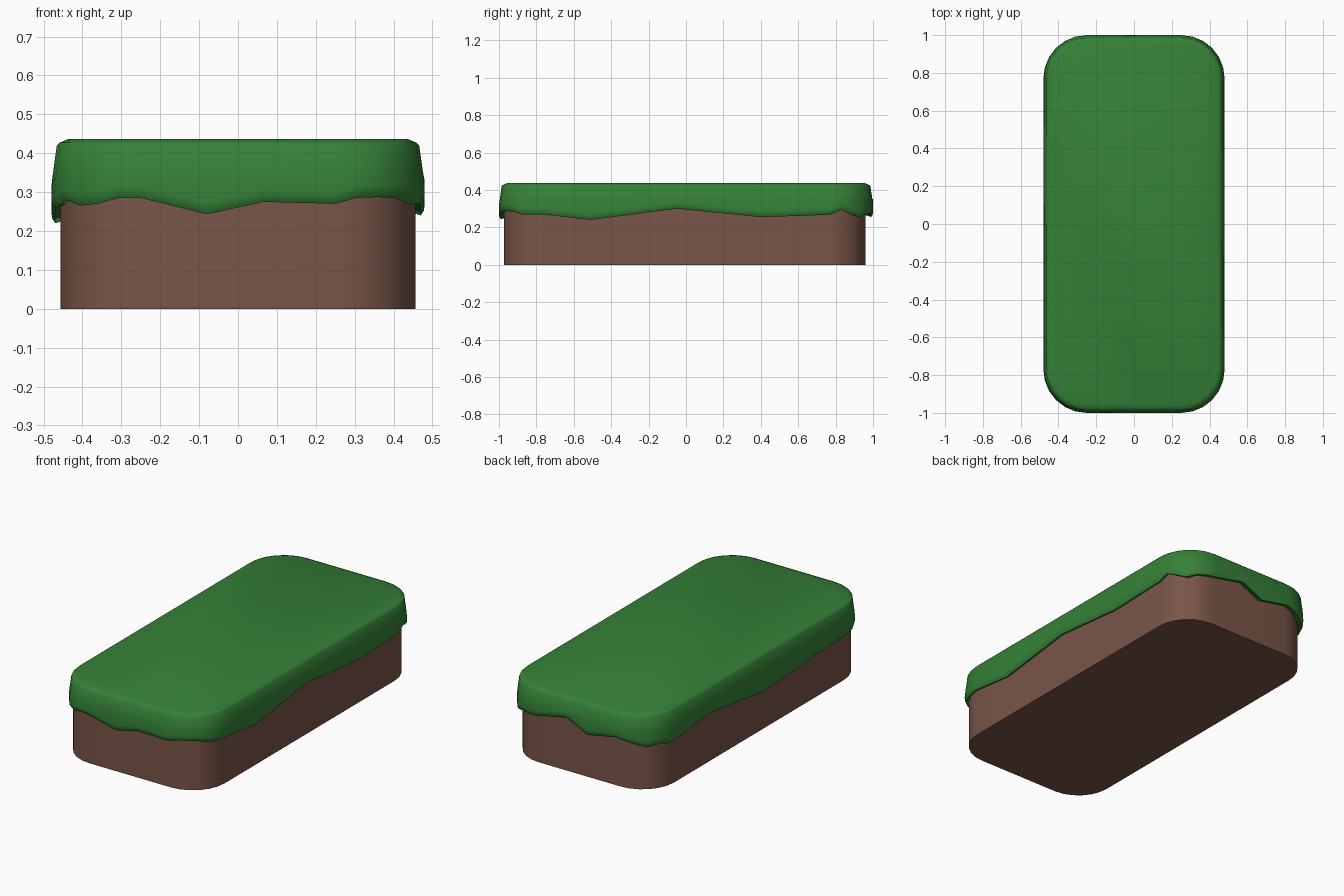
import bpy, bmesh, math

if "Cube" in bpy.data.objects:
    bpy.data.objects.remove(bpy.data.objects["Cube"])

def material(name, rgb):
    m = bpy.data.materials.new(name)
    m.diffuse_color = (*rgb, 1)
    m.use_nodes = True
    m.node_tree.nodes["Principled BSDF"].inputs["Base Color"].default_value = m.diffuse_color
    return m

# Rounded-rectangle outline, counter-clockwise from the front-left corner.
# Side stations are positions along front (x), right (y), back (x), left (y).
STATIONS = [[-.08, .065], [-.51, -.05, .40], [.06, -.07], [.45, -.04, -.50]]

def outline(hx, hy, r, cy=0.0, steps=6):
    pts = []
    corners = [(-1, -1, 180), (1, -1, 270), (1, 1, 0), (-1, 1, 90)]
    for k, (sx, sy, a0) in enumerate(corners):
        for i in range(steps + 1):
            a = math.radians(a0 + 90 * i / steps)
            pts.append((sx * (hx - r) + r * math.cos(a),
                        cy + sy * (hy - r) + r * math.sin(a)))
        for s in STATIONS[k]:
            pts.append([(s, cy - hy), (hx, s), (s, cy + hy), (-hx, s)][k])
    return pts

def loft(name, rings, mat):
    bm = bmesh.new()
    loops = [[bm.verts.new(p) for p in ring] for ring in rings]
    n = len(loops[0])
    for a, b in zip(loops, loops[1:]):
        for i in range(n):
            j = (i + 1) % n
            bm.faces.new((a[i], a[j], b[j], b[i]))
    bm.faces.new(loops[0][::-1])
    bm.faces.new(loops[-1])
    bmesh.ops.recalc_face_normals(bm, faces=bm.faces)
    me = bpy.data.meshes.new(name)
    bm.to_mesh(me)
    bm.free()
    me.materials.append(mat)
    ob = bpy.data.objects.new(name, me)
    bpy.context.collection.objects.link(ob)
    bpy.context.view_layer.objects.active = ob
    ob.select_set(True)
    bpy.ops.object.shade_smooth_by_angle(angle=math.radians(40))
    ob.select_set(False)
    return ob

# Soil block
soil = material("soil brown", (.191, .091, .065))
base = outline(.457, .966, .20, -.007)
loft("soil_block", [[(x, y, z) for x, y in base] for z in (0, .36)], soil)

# Ragged lower edge heights of the turf, in outline order
EDGE = [.26, .262, .28, .265, .270, .285, .285,   .243, .275,         # front left, front
        .27, .286, .287, .285, .27, .27, .27,     .24, .30, .255,     # front right, right
        .267, .295, .272, .252, .27, .275, .28,   .32, .256,          # back right, back
        .29, .28, .265, .25, .26, .252, .25,      .284, .22, .25]     # back left, left

# Turf cap: hanging lip, bulging side, bevelled top
grass = material("grass green", (.036, .22, .038))
def ring(inset, height):
    pts = outline(.48 - inset, 1 - inset, .23 - inset)
    return [(x, y, height(h)) for (x, y), h in zip(pts, EDGE)]

loft("turf_cap", [
    ring(.05, lambda h: h + .012),
    ring(.010, lambda h: h),
    ring(.002, lambda h: h + .012),
    ring(.0, lambda h: h + .03),
    ring(.004, lambda h: .345 + .15 * (h - .27)),
    ring(.014, lambda h: .42),
    ring(.021, lambda h: .427),
    ring(.042, lambda h: .436),
], grass)
